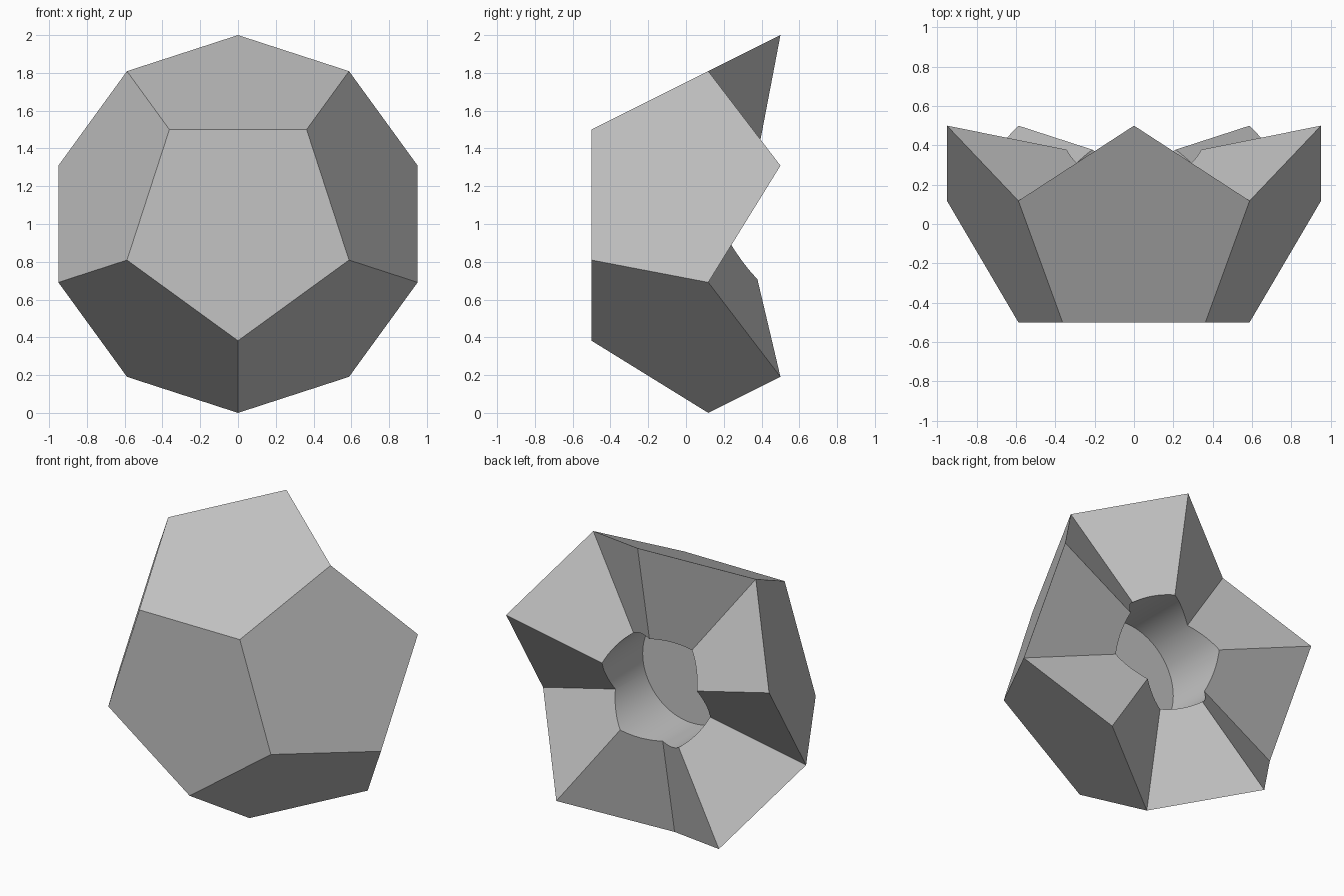
import bpy, bmesh, math
from mathutils import Matrix

cube = bpy.data.objects.get("Cube")
if cube:
    bpy.data.objects.remove(cube, do_unlink=True)

PHI = (1 + math.sqrt(5)) / 2
FRONT_Y = -0.5
STEP = 1 / PHI                      # depth from the front face to the inner rim corners
INNER_Y, OUTER_Y = FRONT_Y + STEP, 0.5
CENTRE_Y = (INNER_Y + OUTER_Y) / 2
HOLE_RADIUS, HOLE_FLOOR = 0.36, -0.067

grey = bpy.data.materials.new("plain grey")
grey.use_nodes = True
grey.diffuse_color = (0.55, 0.55, 0.55, 1)
grey.node_tree.nodes["Principled BSDF"].inputs["Base Color"].default_value = grey.diffuse_color


def ring_point(k, radius, y):
    a = math.pi / 2 + k * math.pi / 5
    return (radius * math.cos(a), y, 1 + radius * math.sin(a))


def make_object(name, bm):
    bmesh.ops.recalc_face_normals(bm, faces=bm.faces)
    mesh = bpy.data.meshes.new(name)
    bm.to_mesh(mesh)
    bm.free()
    mesh.materials.append(grey)
    obj = bpy.data.objects.new(name, mesh)
    bpy.context.collection.objects.link(obj)
    return obj


# Half dodecahedron: front pentagon, five side pentagons, ten facets to the centre
bm = bmesh.new()
rim = [bm.verts.new(ring_point(k, 1, INNER_Y if k % 2 else OUTER_Y)) for k in range(10)]
front = {k: bm.verts.new(ring_point(k, STEP, FRONT_Y)) for k in range(1, 10, 2)}
centre = bm.verts.new((0, CENTRE_Y, 1))
bm.faces.new(list(front.values()))
for k in range(0, 10, 2):
    before, after = (k - 1) % 10, k + 1
    bm.faces.new((rim[before], rim[k], rim[after], front[after], front[before]))
for k in range(10):
    bm.faces.new((rim[k], rim[(k + 1) % 10], centre))
shell = make_object("half_dodecahedron", bm)

# Round blind hole in the back
bm = bmesh.new()
length = 1.5
place = Matrix.Translation((0, HOLE_FLOOR + length / 2, 1)) @ Matrix.Rotation(math.pi / 2, 4, "X")
bmesh.ops.create_cone(bm, cap_ends=True, segments=96, radius1=HOLE_RADIUS,
                      radius2=HOLE_RADIUS, depth=length, matrix=place)
cutter = make_object("hole_cutter", bm)
cutter.hide_render = True

cut = shell.modifiers.new("back_hole", "BOOLEAN")
cut.operation = "DIFFERENCE"
cut.solver = "EXACT"
cut.object = cutter
bpy.ops.object.select_all(action="DESELECT")
shell.select_set(True)
bpy.context.view_layer.objects.active = shell
bpy.ops.object.modifier_apply(modifier=cut.name)
bpy.data.objects.remove(cutter, do_unlink=True)
bpy.ops.object.shade_smooth_by_angle(angle=math.radians(20))
